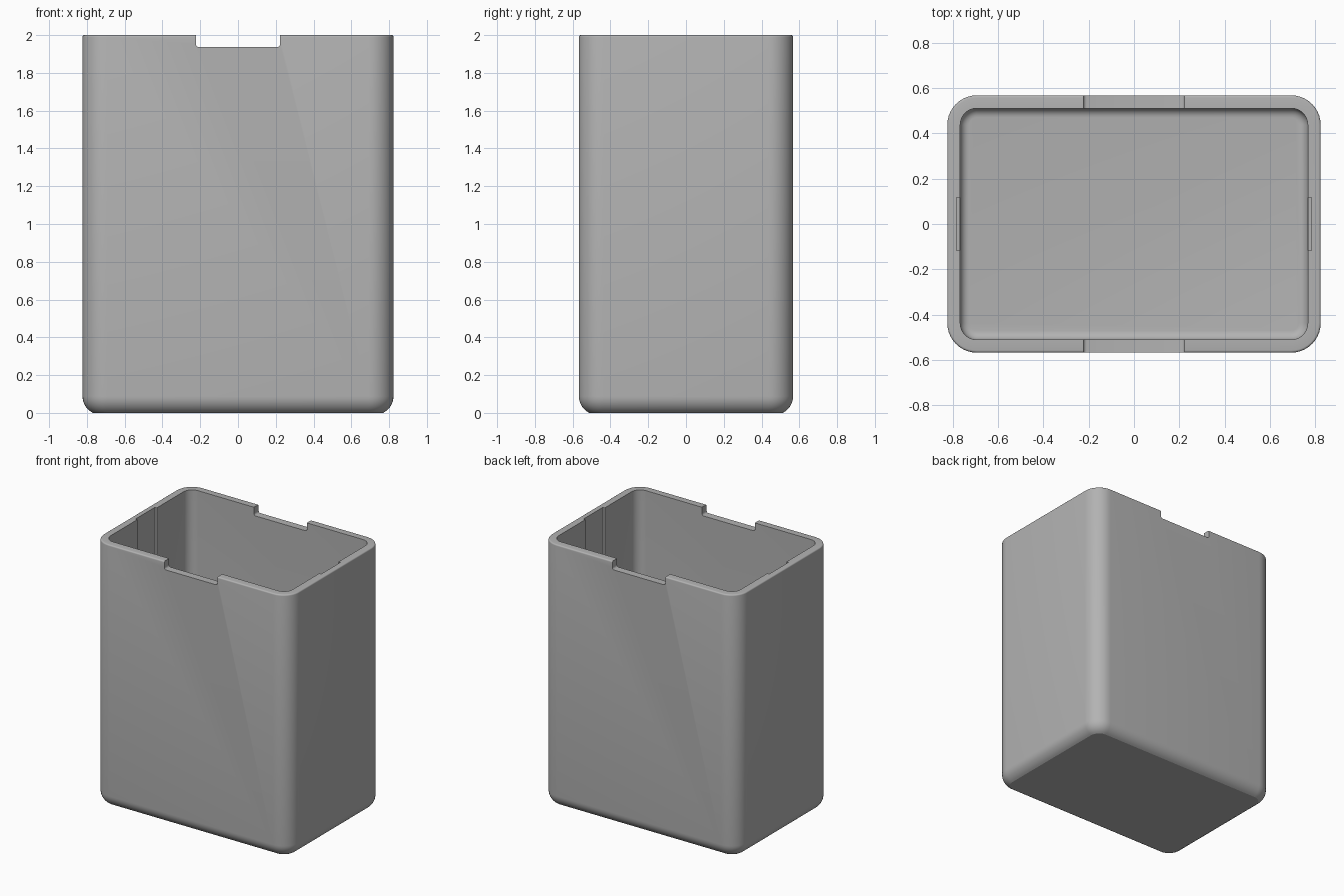
import bpy
import bmesh
from math import sin, cos, pi, radians

if "Cube" in bpy.data.objects:
    bpy.data.objects.remove(bpy.data.objects["Cube"])

HX, HY, H = 0.823, 0.567, 2.0      # outer half sizes and height
WALL, FLOOR = 0.057, 0.06
R_OUT, R_IN = 0.13, 0.073
SEG = 10

grey = bpy.data.materials.new("plain grey")
grey.use_nodes = True
colour = (0.45, 0.45, 0.45, 1)
grey.diffuse_color = colour
grey.node_tree.nodes["Principled BSDF"].inputs["Base Color"].default_value = colour


def ring(bm, hx, hy, r, z):
    """Loop of vertices around a rounded rectangle."""
    verts = []
    for k, (sx, sy) in enumerate([(1, 1), (-1, 1), (-1, -1), (1, -1)]):
        for i in range(SEG + 1):
            a = (k + i / SEG) * pi / 2
            verts.append(bm.verts.new((sx * (hx - r) + r * cos(a),
                                       sy * (hy - r) + r * sin(a), z)))
    return verts


def add_object(name, bm):
    bmesh.ops.recalc_face_normals(bm, faces=bm.faces)
    mesh = bpy.data.meshes.new(name)
    bm.to_mesh(mesh)
    bm.free()
    mesh.materials.append(grey)
    obj = bpy.data.objects.new(name, mesh)
    bpy.context.collection.objects.link(obj)
    return obj


def box(name, low, high, round_bottom=0):
    """Cutter box, optionally with rounded lower edges running along y."""
    bm = bmesh.new()
    bmesh.ops.create_cube(bm, size=1)
    for v in bm.verts:
        v.co = [(a + b) / 2 + c * (b - a) for a, b, c in zip(low, high, v.co)]
    if round_bottom:
        edges = [e for e in bm.edges
                 if all(abs(v.co.z - low[2]) < 1e-4 for v in e.verts)
                 and abs(e.verts[0].co.x - e.verts[1].co.x) < 1e-4]
        bmesh.ops.bevel(bm, geom=edges, offset=round_bottom, segments=4,
                        profile=0.5, affect='EDGES')
    obj = add_object(name, bm)
    obj.hide_render = True
    return obj


# Wall profile as (inset, height, corner radius), from underside over the rim to the floor
profile = []
sweep, r_base = radians(64), 0.098
for i in range(9):
    a = sweep * (1 - i / 8)
    inset = r_base * (1 - cos(a))
    profile.append((inset, r_base * (sin(sweep) - sin(a)), R_OUT - inset))
r_rim = 0.01
for i in range(5):
    a = i / 4 * pi / 2
    inset = r_rim * (1 - cos(a))
    profile.append((inset, H - r_rim + r_rim * sin(a), R_OUT - inset))
profile.append((WALL, H, R_IN))
r_floor = 0.04
for i in range(7):
    a = i / 6 * pi / 2
    inset = r_floor * (1 - cos(a))
    profile.append((WALL + inset, FLOOR + r_floor * (1 - sin(a)), R_IN - inset))

# Hollow container shell
bm = bmesh.new()
rings = [ring(bm, HX - d, HY - d, r, z) for d, z, r in profile]
for lower, upper in zip(rings, rings[1:]):
    n = len(lower)
    for i in range(n):
        j = (i + 1) % n
        bm.faces.new((lower[i], lower[j], upper[j], upper[i]))
bm.faces.new(rings[0])
bm.faces.new(rings[-1])
container = add_object("container", bm)

# Rim notches front and back, shallow grooves inside both end walls
cutters = [box("rim_notch_cutter", (-0.223, -1, 1.937), (0.223, 1, 2.2), 0.015)]
for side in (-1, 1):
    xs = sorted((side * 0.7, side * 0.782))
    cutters.append(box("groove_cutter", (xs[0], -0.117, 0.11), (xs[1], 0.117, 2.2)))

bpy.ops.object.select_all(action='DESELECT')
bpy.context.view_layer.objects.active = container
container.select_set(True)
for cutter in cutters:
    mod = container.modifiers.new("cut", 'BOOLEAN')
    mod.operation = 'DIFFERENCE'
    mod.solver = 'EXACT'
    mod.object = cutter
    bpy.ops.object.modifier_apply(modifier=mod.name)
    bpy.data.objects.remove(cutter)

bpy.ops.object.shade_smooth_by_angle(angle=radians(30))
